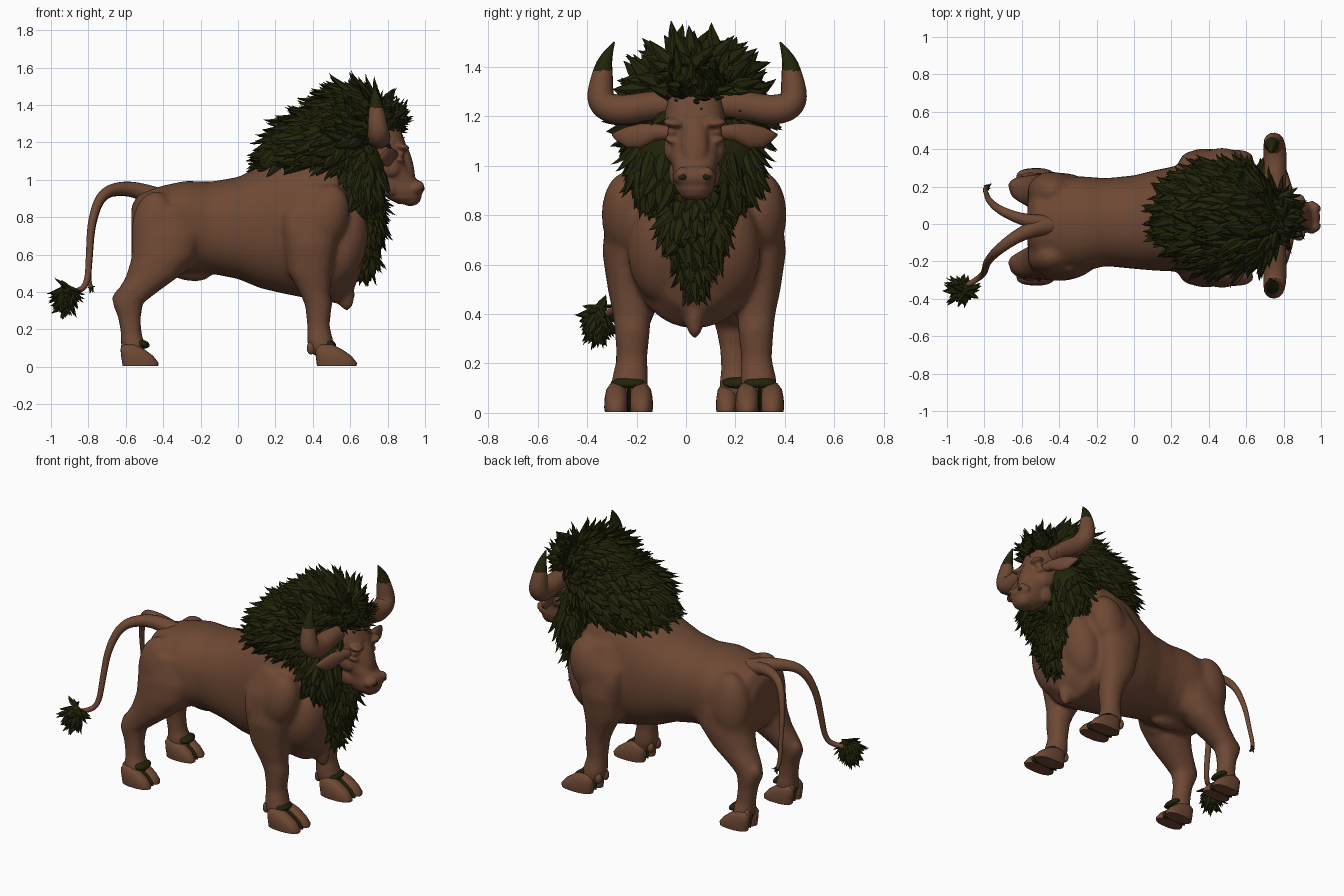
import bpy, bmesh, math, random
from mathutils import Vector, Matrix, Euler

random.seed(4)
YC = 0.035  # centre line of head and chest


def material(name, rgb):
    m = bpy.data.materials.new(name)
    m.diffuse_color = (*rgb, 1)
    return m


BROWN = material("brown hide", (0.155, 0.065, 0.034))
DARK = material("dark green hair", (0.016, 0.017, 0.003))


def loft(bm, stations, axis, n=28, power=0.9):
    """Skin closed oval rings (x, y, z, ra, rb) square to one axis."""
    a, b = [i for i in range(3) if i != axis]
    rings = []
    for *c, ra, rb in stations:
        ring = []
        for k in range(n):
            t = math.tau * k / n
            cs, sn = math.cos(t), math.sin(t)
            p = Vector(c)
            p[a] += ra * math.copysign(abs(cs) ** power, cs)
            p[b] += rb * math.copysign(abs(sn) ** power, sn)
            ring.append(bm.verts.new(p))
        rings.append(ring)
    for r0, r1 in zip(rings, rings[1:]):
        for k in range(n):
            bm.faces.new((r0[k], r0[k - 1], r1[k - 1], r1[k]))
    bm.faces.new(rings[0])
    bm.faces.new(rings[-1])


def ball(bm, c, r, tilt=0.0, yaw=0.0):
    m = Matrix.LocRotScale(Vector(c), Euler((0, tilt, yaw)), Vector(r))
    bmesh.ops.create_uvsphere(bm, u_segments=24, v_segments=14, radius=1, matrix=m)


def finish(bm, name, mat, voxel=0, smooth=4, angle=50):
    bmesh.ops.recalc_face_normals(bm, faces=bm.faces)
    me = bpy.data.meshes.new(name)
    bm.to_mesh(me)
    bm.free()
    ob = bpy.data.objects.new(name, me)
    bpy.context.collection.objects.link(ob)
    if voxel:  # fuse the overlapping muscles into one skin
        rm = ob.modifiers.new("fuse", 'REMESH')
        rm.mode, rm.voxel_size = 'VOXEL', voxel
        sm = ob.modifiers.new("relax", 'SMOOTH')
        sm.factor, sm.iterations = 0.5, smooth
        dg = bpy.context.evaluated_depsgraph_get()
        fused = bpy.data.meshes.new_from_object(ob.evaluated_get(dg))
        ob.modifiers.clear()
        ob.data = fused
    shade(ob, mat, angle)
    return ob


def shade(ob, mat, angle):
    ob.data.materials.clear()
    ob.data.materials.append(mat)
    bpy.ops.object.select_all(action='DESELECT')
    ob.select_set(True)
    bpy.context.view_layer.objects.active = ob
    bpy.ops.object.shade_smooth_by_angle(angle=math.radians(angle))


def tube(name, pts, mat):
    """Tapered round tube along points (x, y, z, radius)."""
    cu = bpy.data.curves.new(name, 'CURVE')
    cu.dimensions, cu.bevel_depth, cu.bevel_resolution = '3D', 1, 5
    cu.use_fill_caps = True
    sp = cu.splines.new('NURBS')
    sp.points.add(len(pts) - 1)
    for q, (x, y, z, r) in zip(sp.points, pts):
        q.co, q.radius = (x, y, z, 1), r
    sp.order_u, sp.use_endpoint_u, sp.resolution_u = 3, True, 10
    tmp = bpy.data.objects.new(name, cu)
    bpy.context.collection.objects.link(tmp)
    dg = bpy.context.evaluated_depsgraph_get()
    me = bpy.data.meshes.new_from_object(tmp.evaluated_get(dg))
    bpy.data.objects.remove(tmp)
    ob = bpy.data.objects.new(name, me)
    bpy.context.collection.objects.link(ob)
    shade(ob, mat, 60)
    return ob


def tuft(bm, p, d, n, length, w):
    """One curved, pointed lock of hair."""
    side = d.cross(n).normalized()
    bend = random.uniform(-0.35, 0.35)
    rings = []
    for t, k in ((0, 0.7), (0.25, 1), (0.5, 0.95), (0.75, 0.6), (0.9, 0.3)):
        c = p + d * length * t + n * length * (0.25 * t * t) + side * length * bend * t * t
        rings.append([bm.verts.new(c + side * w * k * a + n * w * k * b)
                      for a, b in ((1, 0), (0.5, 0.55), (-0.5, 0.55), (-1, 0), (0, -0.5))])
    tip = bm.verts.new(p + d * length + n * length * 0.28 + side * length * bend)
    for r0, r1 in zip(rings, rings[1:]):
        for k in range(5):
            bm.faces.new((r0[k - 1], r0[k], r1[k], r1[k - 1]))
    for k in range(5):
        bm.faces.new((rings[-1][k - 1], rings[-1][k], tip))


def hairy(bm, c, r, tilt, flow, count, size, keep=lambda p: True):
    """Ellipsoid core covered evenly in locks that follow a flow direction."""
    ball(bm, c, r, tilt)
    rot = Matrix.Rotation(tilt, 3, 'Y')
    for i in range(count):
        z = 1 - 2 * (i + 0.5) / count
        t = i * 2.39996 + random.uniform(-0.15, 0.15)
        u = Vector((math.cos(t) * math.sqrt(1 - z * z), math.sin(t) * math.sqrt(1 - z * z), z))
        p = Vector(c) + rot @ Vector([u[k] * r[k] for k in range(3)])
        n = (rot @ Vector([u[k] / r[k] for k in range(3)])).normalized()
        if not keep(p):
            continue
        f = Vector(flow) + Vector([random.uniform(-0.35, 0.35) for _ in range(3)])
        d = f - n * f.dot(n)
        d = (d.normalized() + n * random.uniform(0.0, 0.22)).normalized()
        n2 = (n - d * n.dot(d)).normalized()
        tuft(bm, p - n * 0.008, d, n2, size * random.uniform(0.75, 1.3), size * random.uniform(0.19, 0.26))


# Body: torso sections (x, y centre, top, bottom, half width)
bm = bmesh.new()
torso = [(-0.57, 0, 0.86, 0.60, 0.12), (-0.53, 0, 0.93, 0.53, 0.20), (-0.40, 0, 0.970, 0.50, 0.25),
         (-0.28, 0, 0.995, 0.50, 0.255), (-0.15, 0.01, 0.99, 0.50, 0.235), (0, 0.01, 1.015, 0.47, 0.25),
         (0.12, 0.02, 1.075, 0.42, 0.27), (0.25, 0.03, 1.15, 0.39, 0.285), (0.40, YC, 1.20, 0.36, 0.295),
         (0.52, YC, 1.20, 0.34, 0.28), (0.62, YC, 1.10, 0.42, 0.20), (0.68, YC, 0.95, 0.55, 0.10)]
loft(bm, [(x, y, (t + b) / 2, w, (t - b) / 2) for x, y, t, b, w in torso], 0, 40)
ball(bm, (0.56, YC, 0.435), (0.06, 0.045, 0.14), -0.2)   # brisket point
ball(bm, (-0.27, 0, 0.52), (0.13, 0.06, 0.06), 0.2)      # belly fold

front_leg = [(0.42, 0.21, 0.97, 0.12, 0.08), (0.40, 0.26, 0.82, 0.17, 0.095), (0.385, 0.272, 0.65, 0.14, 0.10),
             (0.385, 0.260, 0.50, 0.115, 0.09), (0.41, 0.252, 0.40, 0.083, 0.077), (0.43, 0.25, 0.33, 0.072, 0.072),
             (0.43, 0.252, 0.22, 0.06, 0.062), (0.44, 0.26, 0.13, 0.072, 0.075), (0.46, 0.265, 0.06, 0.06, 0.07)]
rear_leg = [(-0.38, 0.13, 0.86, 0.15, 0.11), (-0.38, 0.15, 0.70, 0.19, 0.13), (-0.40, 0.165, 0.58, 0.17, 0.125),
            (-0.46, 0.18, 0.48, 0.14, 0.105), (-0.54, 0.195, 0.40, 0.11, 0.082), (-0.59, 0.205, 0.34, 0.082, 0.068),
            (-0.58, 0.21, 0.26, 0.060, 0.058), (-0.57, 0.215, 0.17, 0.056, 0.058), (-0.56, 0.22, 0.12, 0.066, 0.072),
            (-0.56, 0.225, 0.06, 0.06, 0.07)]
for s in (-1, 1):
    for leg, yc in ((front_leg, 0.033), (rear_leg, -0.015)):
        loft(bm, [(x, yc + s * y, z, rx, ry) for x, y, z, rx, ry in leg], 2)
    # muscles: shoulder, upper arm, breast, elbow, knee
    for x, y, z, r, tilt in ((0.47, 0.275, 0.80, (0.12, 0.10, 0.18), 0.3), (0.32, 0.275, 0.70, (0.08, 0.085, 0.17), -0.2),
                             (0.57, 0.13, 0.66, (0.12, 0.14, 0.22), 0.2), (0.40, 0.275, 0.53, (0.07, 0.075, 0.09), 0),
                             (0.46, 0.25, 0.335, (0.045, 0.055, 0.055), 0)):
        ball(bm, (x, 0.033 + s * y, z), r, tilt)
    # flank, haunch, hock
    for x, y, z, r, tilt in ((-0.26, 0.155, 0.68, (0.08, 0.095, 0.20), 0.35), (-0.44, 0.175, 0.72, (0.13, 0.105, 0.22), 0),
                             (-0.63, 0.205, 0.365, (0.045, 0.042, 0.05), 0)):
        ball(bm, (x, s * y, z), r, tilt)
finish(bm, "body_and_legs", BROWN, 0.012, 18, 80)

# Hooves: two toes, dewclaws, dark cleft and ankle hair
for s in (-1, 1):
    for label, dx, y, k, heel, ankle in (("front", 0, 0.033 + s * 0.265, 1, 0.39, 0.49),
                                         ("rear", -1.05, -0.015 + s * 0.225, 0.9, -0.605, -0.508)):
        toe = ((0.528, 0.004, 0.106, 0.046), (0.528, 0.022, 0.108, 0.049), (0.51, 0.06, 0.095, 0.047),
               (0.485, 0.095, 0.07, 0.04), (0.47, 0.12, 0.035, 0.022))
        hoof, hair = bmesh.new(), bmesh.new()
        for t in (-1, 1):
            loft(hoof, [(x + dx, y + t * 0.05 * k, z, rx * k, ry * k) for x, z, rx, ry in toe], 2, 24, 0.85)
            ball(hoof, (heel, y + t * 0.035, 0.10), (0.022, 0.022, 0.034))
        finish(hoof, label + "_hoof", BROWN, angle=65)
        loft(hair, [(x + dx, y, z, rx * k * 0.93, 0.008) for x, z, rx, ry in toe], 2, 12)
        ball(hair, (ankle, y, 0.122), (0.036, 0.064, 0.022), 0.3)
        finish(hair, label + "_hoof_hair", DARK)

# Head: horizontal sections (z, back x, front x, half width)
bm = bmesh.new()
skull = [(1.31, 0.64, 0.82, 0.09), (1.27, 0.62, 0.87, 0.115), (1.20, 0.62, 0.895, 0.125), (1.12, 0.64, 0.895, 0.125),
         (1.05, 0.68, 0.92, 0.105), (0.99, 0.72, 0.965, 0.088), (0.94, 0.76, 0.985, 0.088), (0.90, 0.80, 0.98, 0.075),
         (0.87, 0.86, 0.955, 0.045)]
loft(bm, [((a + b) / 2, YC, z, (b - a) / 2, w) for z, a, b, w in skull], 2, 32, 0.8)
ball(bm, (0.90, YC, 1.09), (0.035, 0.055, 0.13), -0.25)   # nose bridge
ball(bm, (0.95, YC, 0.955), (0.045, 0.09, 0.045), 0.2)     # muzzle
ball(bm, (0.93, YC, 0.885), (0.045, 0.06, 0.024), -0.2)    # lower lip
for s in (-1, 1):  # brow, cheekbone, nostril wing, eyeball, eye bag, jaw
    for x, y, z, r, tilt, yaw in ((0.872, 0.075, 1.175, (0.042, 0.055, 0.02), 0.2, -0.5), (0.80, 0.095, 1.07, (0.07, 0.03, 0.05), 0.5, 0),
                                  (0.968, 0.048, 0.965, (0.028, 0.03, 0.03), 0, 0), (0.868, 0.088, 1.137, (0.022, 0.024, 0.018), 0, 0),
                                  (0.86, 0.09, 1.105, (0.035, 0.03, 0.012), 0.3, -0.5), (0.79, 0.075, 0.97, (0.07, 0.03, 0.05), 0.6, 0)):
        ball(bm, (x, YC + s * y, z), r, tilt, yaw * s)
finish(bm, "head", BROWN, 0.008, 4, 80)

for s in (-1, 1):
    # Nostril
    bm = bmesh.new()
    ball(bm, (0.988, YC + s * 0.05, 0.955), (0.009, 0.017, 0.013), 0, s * 0.3)
    finish(bm, "nostril", DARK)
    # Ear: flat leaf, swept slightly back
    bm = bmesh.new()
    loft(bm, [(0.83 - 0.014 * i, YC + s * y, z, rx, rz) for i, (y, z, rx, rz) in enumerate(
        ((0.09, 1.135, 0.03, 0.025), (0.16, 1.135, 0.03, 0.035), (0.22, 1.12, 0.026, 0.05),
         (0.275, 1.115, 0.02, 0.042), (0.315, 1.12, 0.012, 0.02), (0.335, 1.125, 0.003, 0.004)))], 1, 20, 1.0)
    finish(bm, "ear", BROWN)
    # Horn: brown with a dark tip above a set height
    horn = tube("horn", [(0.75, YC + 0.01 + s * 0.06, 1.25, 0.058), (0.755, YC + 0.01 + s * 0.19, 1.245, 0.058),
                         (0.755, YC + 0.01 + s * 0.31, 1.22, 0.062), (0.75, YC + 0.01 + s * 0.395, 1.25, 0.058),
                         (0.74, YC + 0.01 + s * 0.385, 1.36, 0.045), (0.735, YC + 0.01 + s * 0.37, 1.44, 0.026),
                         (0.73, YC + 0.01 + s * 0.335, 1.50, 0.003)], BROWN)
    horn.data.materials.append(DARK)
    for f in horn.data.polygons:
        f.material_index = int(f.center.z > 1.385)

# Mane: neck, crown, cheeks, chest beard, beard tip and forelock
bm = bmesh.new()


def off_face(p):
    face = p.x > 0.78 and abs(p.y - YC) < 0.14 and p.z < 1.235
    return not face and not (p.x > 0.70 and 1.07 < p.z < 1.30 and abs(p.y - YC) > 0.08)


hairy(bm, (0.47, YC, 1.19), (0.32, 0.265, 0.185), -0.32, (-0.9, 0, -0.4), 480, 0.15, off_face)
hairy(bm, (0.60, YC, 1.29), (0.21, 0.225, 0.19), -0.2, (-0.9, 0, -0.1), 300, 0.14, off_face)
hairy(bm, (0.66, YC, 1.02), (0.14, 0.25, 0.23), 0, (-0.3, 0, -1), 330, 0.13, off_face)
hairy(bm, (0.69, YC, 0.78), (0.075, 0.125, 0.17), 0, (0, 0, -1), 150, 0.12)
hairy(bm, (0.68, YC, 0.60), (0.045, 0.05, 0.09), 0, (0, 0, -1), 50, 0.10)
hairy(bm, (0.75, YC, 1.325), (0.125, 0.13, 0.09), 0, (0.45, 0, 0.25), 130, 0.09, off_face)
finish(bm, "mane", DARK, angle=40)

# Tails: one with a large tuft, one with a small tip
tube("tufted_tail", [(-0.40, 0, 0.89, 0.06), (-0.50, -0.01, 0.935, 0.048), (-0.62, -0.06, 0.96, 0.036),
                     (-0.73, -0.14, 0.93, 0.027), (-0.785, -0.20, 0.78, 0.021), (-0.795, -0.24, 0.60, 0.018),
                     (-0.805, -0.27, 0.44, 0.016), (-0.86, -0.31, 0.40, 0.015), (-0.93, -0.35, 0.39, 0.014)], BROWN)
tube("thin_tail", [(-0.40, 0, 0.89, 0.055), (-0.50, 0.005, 0.93, 0.042), (-0.62, 0.03, 0.95, 0.03),
                   (-0.73, 0.08, 0.92, 0.022), (-0.78, 0.13, 0.76, 0.016), (-0.79, 0.165, 0.58, 0.013),
                   (-0.80, 0.19, 0.45, 0.012), (-0.78, 0.20, 0.41, 0.010)], BROWN)
bm = bmesh.new()
hairy(bm, (-0.915, -0.355, 0.38), (0.045, 0.045, 0.06), 0, (-0.2, -0.1, -0.6), 70, 0.075)
hairy(bm, (-0.785, 0.198, 0.425), (0.013, 0.013, 0.015), 0, (0.1, 0, -0.8), 10, 0.025)
finish(bm, "tail_tufts", DARK, angle=40)
